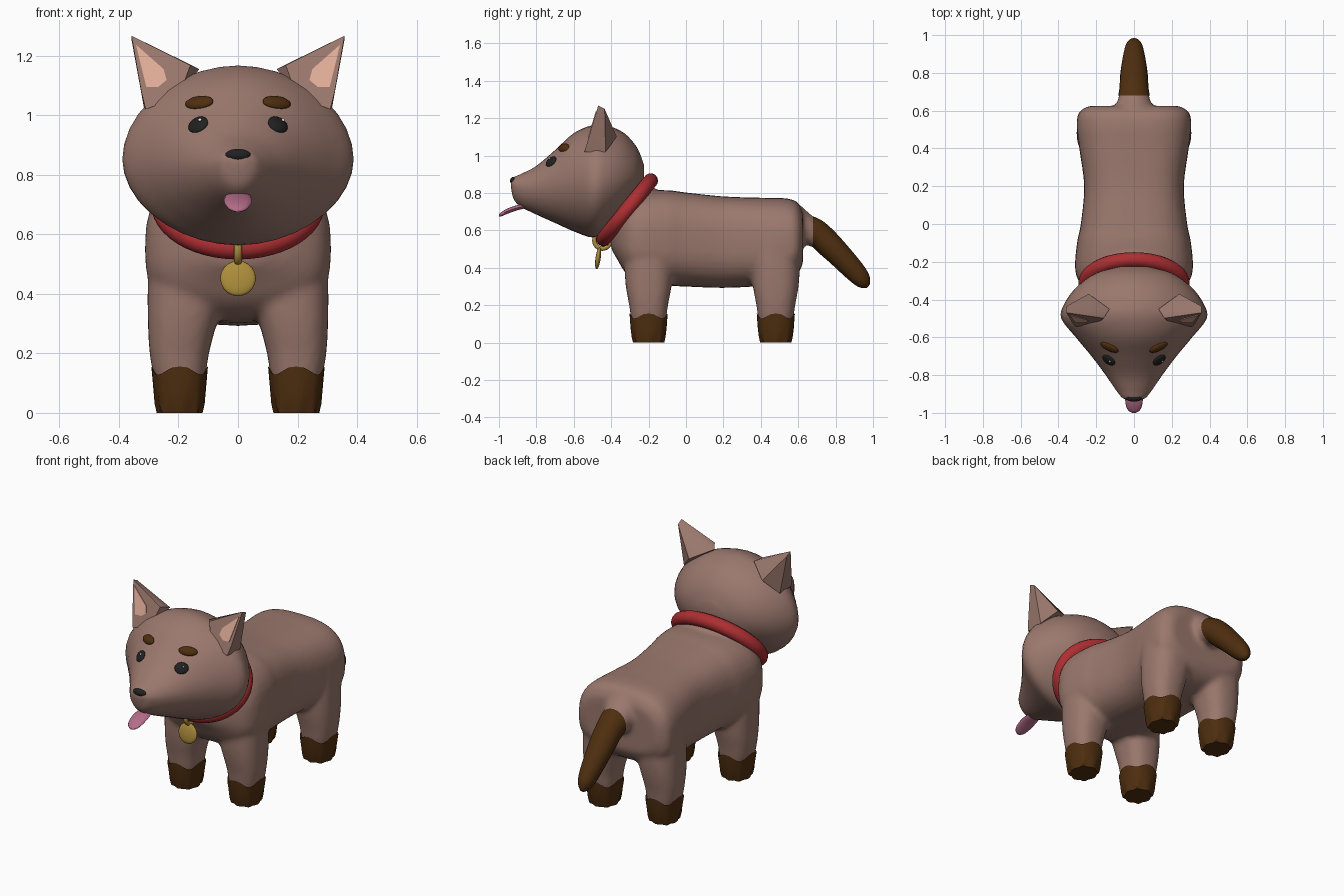
import bpy, bmesh, math
from mathutils import Vector, Matrix
from mathutils.bvhtree import BVHTree

if "Cube" in bpy.data.objects:
    bpy.data.objects.remove(bpy.data.objects["Cube"])

def material(name, rgb):
    m = bpy.data.materials.new(name)
    m.diffuse_color = (*rgb, 1)
    m.use_nodes = True
    m.node_tree.nodes["Principled BSDF"].inputs["Base Color"].default_value = m.diffuse_color
    return m

FUR = material("fur_taupe", (.325, .188, .152))
BROWN = material("dark_brown", (.078, .028, .005))
RED = material("collar_red", (.42, .028, .032))
GOLD = material("tag_gold", (.42, .27, .045))
TONGUE = material("tongue_pink", (.46, .15, .25))
INNER = material("inner_ear_pink", (.75, .42, .32))
BLACK = material("black", (.015, .015, .015))
WHITE = material("white", (.85, .85, .85))

def finish(name, bm, mat, angle=60):
    bmesh.ops.recalc_face_normals(bm, faces=bm.faces)
    me = bpy.data.meshes.new(name)
    bm.to_mesh(me)
    bm.free()
    ob = bpy.data.objects.new(name, me)
    bpy.context.collection.objects.link(ob)
    me.materials.append(mat)
    bpy.ops.object.select_all(action='DESELECT')
    ob.select_set(True)
    bpy.context.view_layer.objects.active = ob
    bpy.ops.object.shade_smooth_by_angle(angle=math.radians(angle))
    return ob

def spline(stations, steps):
    """Catmull-Rom interpolation of station tuples."""
    out, n = [], len(stations)
    for i in range(n - 1):
        p = [stations[max(0, min(n - 1, i + k))] for k in (-1, 0, 1, 2)]
        for s in range(steps):
            t = s / steps
            out.append([.5 * (2*b + (c-a)*t + (2*a-5*b+4*c-d)*t*t + (3*b-a-3*c+d)*t**3)
                        for a, b, c, d in zip(*p)])
    return out + [list(stations[-1])]

def power(v, e):
    return math.copysign(abs(v) ** e, v)

def loft(bm, rings, closed=False):
    vs = [[bm.verts.new(p) for p in r] for r in rings]
    n = len(vs[0])
    for i in range(len(vs) if closed else len(vs) - 1):
        a, b = vs[i], vs[(i + 1) % len(vs)]
        for j in range(n):
            bm.faces.new((a[j], a[(j+1) % n], b[(j+1) % n], b[j]))
    if not closed:
        bm.faces.new(vs[0])
        bm.faces.new(vs[-1])

def angles(n):
    return [2 * math.pi * i / n for i in range(n)]

def trunk_rings(stations, e, steps=4, n=36):
    """Rings along y from (y, bottom, top, half width, height of widest point)."""
    rings = []
    for y, zb, zt, w, zw in spline(stations, steps):
        rings.append([(w * power(math.cos(t), e), y,
                       zw + power(math.sin(t), e) * ((zt - zw) if math.sin(t) > 0 else (zw - zb)))
                      for t in angles(n)])
    return rings

def ellipsoid(name, loc, radii, mat, rot=Matrix()):
    bm = bmesh.new()
    m = Matrix.Translation(loc) @ rot.to_4x4() @ Matrix.Diagonal((*radii, 1))
    bmesh.ops.create_uvsphere(bm, u_segments=20, v_segments=12, radius=1, matrix=m)
    return finish(name, bm, mat)

def hull(name, pts, mat, angle=40):
    bm = bmesh.new()
    for p in pts:
        bm.verts.new(p)
    r = bmesh.ops.convex_hull(bm, input=bm.verts)
    bmesh.ops.delete(bm, geom=[g for g in r['geom_interior'] if isinstance(g, bmesh.types.BMVert)],
                     context='VERTS')
    return finish(name, bm, mat, angle)

# collar frame: long axis U and facing axis N of the tilted neck opening
C, U, N, X = Vector((0, -.315, .71)), Vector((0, .628, .778)), Vector((0, -.778, .628)), Vector((1, 0, 0))

# body: torso, neck, legs and tail root fused into one smooth skin
bm = bmesh.new()
loft(bm, trunk_rings([(-.40, .50, .62, .10, .56), (-.37, .45, .70, .20, .57), (-.32, .37, .77, .28, .56),
                      (-.24, .32, .81, .312, .55), (-.1, .305, .815, .302, .55), (0, .30, .803, .282, .55),
                      (.2, .293, .782, .264, .55), (.4, .303, .775, .29, .54), (.52, .32, .773, .304, .53),
                      (.59, .36, .755, .292, .53), (.625, .42, .70, .24, .55)], .72))
frame = Matrix((X, U, N)).transposed().to_4x4()
bmesh.ops.create_uvsphere(bm, u_segments=32, v_segments=16, radius=1,
                          matrix=Matrix.Translation(C) @ frame @ Matrix.Diagonal((.25, .19, .13, 1)))
LEGS = [(sx, y) for sx in (1, -1) for y in (-.2, .48)]
for sx, cy in LEGS:
    st = [(.04, .196, .055, .06), (.11, .196, .084, .09), (.2, .197, .10, .104),
          (.3, .187, .116, .122), (.42, .17, .134, .13), (.55, .16, .14, .13)]
    loft(bm, [[(sx * (cx + rx * power(math.cos(t), .8)), cy + ry * power(math.sin(t), .8), z)
               for t in angles(24)] for z, cx, rx, ry in spline(st, 4)])

def tail_rings(stations):
    return [[(rx * math.cos(t), y + rp * math.sin(t) * math.sin(a), z + rp * math.sin(t) * math.cos(a))
             for t in angles(20)] for y, z, rx, rp, a in spline(stations, 4)]

loft(bm, tail_rings([(.52, .64, .13, .11, 0), (.6, .635, .105, .105, 0),
                     (.65, .61, .088, .09, 0), (.7, .58, .078, .08, 0)]))
body = finish("body", bm, FUR)
mod = body.modifiers.new("fuse", 'REMESH')
mod.mode, mod.voxel_size, mod.use_smooth_shade = 'VOXEL', .014, True
mod = body.modifiers.new("soften", 'SMOOTH')
mod.factor, mod.iterations = .5, 6

# tail
bm = bmesh.new()
loft(bm, tail_rings([(.68, .592, .084, .083, 0), (.72, .567, .077, .078, .3), (.8, .49, .072, .067, .7),
                     (.9, .385, .056, .057, .75), (.95, .33, .04, .043, .75), (.975, .302, .012, .014, .75)]))
finish("tail", bm, BROWN)

# paws with a zigzag upper edge and scalloped toes
for sx, cy in LEGS:
    bm = bmesh.new()
    rings = []
    for z, rx, ry, zig, toe in ((0, .072, .078, 0, .07), (.03, .08, .086, 0, .05), (.075, .087, .095, 0, .01),
                                (.142, .095, .102, .014, 0), (.12, .07, .07, .01, 0)):
        rings.append([(sx * .196 + rx * power(math.cos(t), .8) * (1 + toe * math.cos(8 * t)),
                       cy + ry * power(math.sin(t), .8) * (1 + toe * math.cos(8 * t)),
                       z + zig * math.cos(4 * t)) for t in angles(32)])
    loft(bm, rings)
    finish("paw", bm, BROWN, 50)

# head
bm = bmesh.new()
loft(bm, trunk_rings([(-.935, .825, .865, .028, .845), (-.92, .765, .885, .062, .84), (-.88, .725, .903, .095, .83),
                      (-.8, .685, .945, .15, .83), (-.7, .64, 1.03, .225, .84), (-.6, .595, 1.12, .308, .85),
                      (-.5, .563, 1.163, .385, .85), (-.42, .595, 1.16, .368, .86), (-.33, .68, 1.12, .30, .88),
                      (-.26, .76, 1.04, .20, .9), (-.225, .85, .95, .07, .9)], 1.04))
bmesh.ops.recalc_face_normals(bm, faces=bm.faces)
skin = BVHTree.FromBMesh(bm)
finish("head", bm, FUR, 80)

def on_face(x, z):
    """Point and orientation of the face surface seen from the front."""
    p, n, _, _ = skin.ray_cast(Vector((x, -2, z)), Vector((0, 1, 0)))
    side = Vector((0, 0, 1)).cross(n).normalized()
    return p, n, Matrix((side, n.cross(side), n)).transposed()

def ear_front(x, z, d=0):
    return (x, -.47 - .3 * (1.265 - z) - d, z)

for s in (1, -1):
    # ear and its inner patch
    front = [(.358, 1.267), (.16, 1.168), (.325, 1.08), (.31, 1.02), (.2, 1.06)]
    back = [(.357, -.435, 1.25), (.13, -.45, 1.155), (.315, -.43, 1.02), (.24, -.37, 1.10)]
    hull("ear", [ear_front(s * x, z) for x, z in front] + [(s * x, y, z) for x, y, z in back], FUR)
    patch = [(.343, 1.237), (.25, 1.155), (.24, 1.118), (.268, 1.095), (.308, 1.095)]
    hull("inner_ear", [ear_front(s * x, z, d) for x, z in patch for d in (-.002, .004)], INNER)
    # eye with glint
    p, n, rot = on_face(s * .134, .968)
    ellipsoid("eye", p, (.038, .033, .013), BLACK, rot)
    ellipsoid("eye_glint", p + n * .012 + Vector((.012, 0, .009)), (.006, .006, .004), WHITE, rot)
    # brow
    p, n, rot = on_face(s * .13, 1.042)
    ellipsoid("brow", p, (.052, .026, .016), BROWN, rot @ Matrix.Rotation(-s * .1, 3, 'Z'))

# nose
ellipsoid("nose", (0, -.919, .866), (.044, .022, .021), BLACK)
# tongue, drooping towards its tip
bm = bmesh.new()
loft(bm, [[(w * math.cos(t), y, z + h * math.sin(t)) for t in angles(16)] for y, z, w, h in
          spline([(-.84, .735, .035, .012), (-.9, .722, .046, .014), (-.95, .705, .045, .014),
                  (-.985, .688, .032, .012), (-1, .68, .01, .005)], 3)])
finish("tongue", bm, TONGUE)

# collar
bm = bmesh.new()
rings = []
for a in angles(48):
    out = X * math.cos(a) + U * math.sin(a)
    mid = C + X * .255 * math.cos(a) + U * .2 * math.sin(a)
    rings.append([mid + out * .04 * math.cos(t) + N * .04 * math.sin(t) for t in angles(14)])
loft(bm, rings, True)
finish("collar", bm, RED)

# tag ring around the collar
bm = bmesh.new()
loft(bm, [[(.013 * math.sin(t), -.447 + (.043 + .012 * math.cos(t)) * math.cos(a),
            .546 + (.043 + .012 * math.cos(t)) * math.sin(a)) for t in angles(8)] for a in angles(24)], True)
finish("tag_ring", bm, GOLD)
# round tag
ellipsoid("tag", (0, -.47, .452), (.06, .06, .014), GOLD, Matrix.Rotation(math.radians(82), 3, 'X'))
